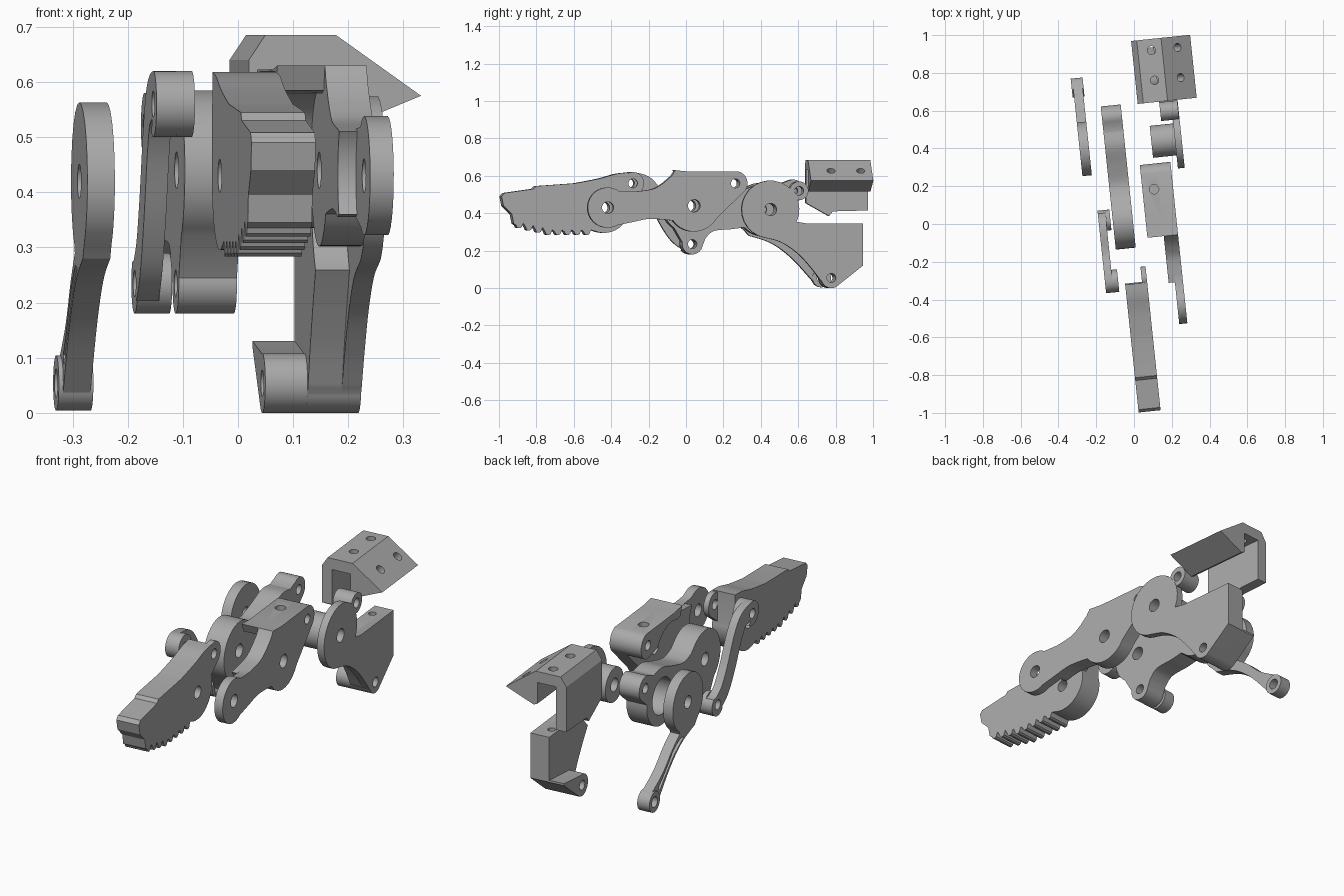
import bpy, bmesh
from math import sin, cos, radians
from mathutils import Matrix, Vector

cube = bpy.data.objects.get("Cube")
if cube:
    bpy.data.objects.remove(cube, do_unlink=True)

grey = bpy.data.materials.new("machined grey")
grey.use_nodes = True
grey.diffuse_color = (.4, .4, .4, 1)
grey.node_tree.nodes["Principled BSDF"].inputs["Base Color"].default_value = grey.diffuse_color

TURN = Matrix.Rotation(radians(6), 4, 'Z')
SIDE = Matrix(((0, 0, 1, 0), (1, 0, 0, 0), (0, 1, 0, 0), (0, 0, 0, 1)))      # profile (y, z), thickness along x
LENGTH = Matrix(((1, 0, 0, 0), (0, 0, -1, 0), (0, 1, 0, 0), (0, 0, 0, 1)))   # profile (x, z), thickness along -y

# Shared pivots of the linkage, as (y, z)
TIP = (-.444, .43)
TIP_LINK = (-.289, .56)
KNUCKLE = (.02, .44)
KNUCKLE_LINK = (.035, .235)
BONE_TOP = (.242, .56)
BASE = (.423, .42)
BASE_LINK = (.577, .52)
FOOT = (.75, .054)


def arc(centre, radius, start, end, steps=20):
    angles = [radians(start + (end - start) * i / steps) for i in range(steps + 1)]
    return [(centre[0] + radius * cos(a), centre[1] + radius * sin(a)) for a in angles]


def circle(centre, radius):
    return arc(centre, radius, 0, 360, 40)[:-1]


def smooth(points, steps=6):
    """Rounded path through the points."""
    pts = [Vector(p) for p in points]
    pts = [pts[0]] + pts + [pts[-1]]
    path = []
    for a, b, c, d in zip(pts, pts[1:], pts[2:], pts[3:]):
        for i in range(steps):
            t = i / steps
            path.append(tuple(b + (c - a) * t / 2 + (a * 2 - b * 5 + c * 4 - d) * t * t / 2
                              + (b * 3 - a - c * 3 + d) * t ** 3 / 2))
    return path + [tuple(points[-1])]


def slab(low, high, outline, holes=(), frame=SIDE):
    """Extruded profile between two offsets, with round or shaped openings."""
    curve = bpy.data.curves.new("slab", 'CURVE')
    curve.dimensions = '2D'
    curve.fill_mode = 'BOTH'
    curve.extrude = (high - low) / 2
    for loop in [outline, *holes]:
        spline = curve.splines.new('POLY')
        spline.points.add(len(loop) - 1)
        for point, (a, b) in zip(spline.points, loop):
            point.co = (a, b, 0, 1)
        spline.use_cyclic_u = True
    obj = bpy.data.objects.new("slab", curve)
    bpy.context.collection.objects.link(obj)
    select([obj])
    bpy.ops.object.convert(target='MESH')
    obj = bpy.context.object
    obj.data.transform(frame @ Matrix.Translation((0, 0, (low + high) / 2)))
    bm = bmesh.new()
    bm.from_mesh(obj.data)
    bmesh.ops.remove_doubles(bm, verts=bm.verts, dist=.0001)
    bmesh.ops.recalc_face_normals(bm, faces=bm.faces)
    bm.to_mesh(obj.data)
    bm.free()
    return obj


def select(objs):
    bpy.ops.object.select_all(action='DESELECT')
    for obj in objs:
        obj.select_set(True)
    bpy.context.view_layer.objects.active = objs[0]


def drill(obj, place, radius=.022, depth=.2, tilt=0):
    """Round screw hole cut into one slab."""
    bpy.ops.mesh.primitive_cylinder_add(vertices=24, radius=radius, depth=depth,
                                        location=place, rotation=(0, radians(tilt), 0))
    cutter = bpy.context.object
    cutter.hide_render = True
    cut = obj.modifiers.new("screw hole", 'BOOLEAN')
    cut.operation = 'DIFFERENCE'
    cut.object = cutter
    select([obj])
    bpy.ops.object.modifier_apply(modifier=cut.name)
    bpy.data.objects.remove(cutter, do_unlink=True)


def finish(name, slabs):
    """Join slabs into one named part and turn it into place."""
    select(slabs)
    if len(slabs) > 1:
        bpy.ops.object.join()
    obj = bpy.context.object
    obj.name = obj.data.name = name
    obj.data.transform(TURN)
    obj.data.materials.clear()
    obj.data.materials.append(grey)
    bpy.ops.object.shade_smooth_by_angle(angle=radians(30))


# Fingertip with gripping teeth and a thin pivot tang
teeth = []
for i in range(8):
    y = -.92 + i * .052
    z = .335 - min(i, 3) * .012
    teeth += arc((y + .02, z), .016, 180, 360, 5) + [(y + .042, z + .012)]
nose = [(-.81, .545), (-.825, .53), (-.98, .508), (-.995, .49), (-.985, .44), (-.94, .395), (-.93, .345)]
brow = smooth([(-.315, .618), (-.38, .61), (-.47, .585), (-.6, .56)])
body = brow + nose + teeth + arc(TIP, .135, 255, 375)
tang = arc(TIP_LINK, .06, -60, 110) + [(-.34, .6), (-.36, .5)] + arc(TIP, .13, 0, 15, 4)
finish("fingertip", [slab(-.08, .037, body, [circle(TIP, .03)]),
                     slab(.01, .037, tang, [circle(TIP_LINK, .024)])])

# Link bar that drives the fingertip
spine = smooth([(-.26, .575), (-.2, .555), (-.15, .49), (-.09, .37), (-.03, .28), (.035, .235)])
upper, lower = [], []
for here, ahead in zip(spine, spine[1:]):
    p = Vector(here)
    along = (Vector(ahead) - p).normalized() * .043
    upper.append((p.x - along.y, p.y + along.x))
    lower.append((p.x + along.y, p.y - along.x))
bar = (arc(TIP_LINK, .06, 80, 300) + lower
       + arc(KNUCKLE_LINK, .055, 215, 405) + upper[::-1])
finish("fingertip_link", [slab(-.185, -.145, bar, [circle(p, .024) for p in (TIP_LINK, KNUCKLE_LINK)]),
                          slab(-.145, -.115, circle(TIP_LINK, .06), [circle(TIP_LINK, .024)]),
                          slab(-.145, -.122, circle(KNUCKLE_LINK, .055), [circle(KNUCKLE_LINK, .024)])])

# Middle bone: long cheek, thicker root and a bridge block over the knuckle
belly = smooth([(-.3, .355), (-.22, .37), (-.13, .365)]) + arc(KNUCKLE, .138, 215, 330)
crest = arc(BONE_TOP, .065, -50, 75) + [(0, .622), (-.08, .63), (-.1, .6)]
neck = smooth([(-.14, .565), (-.2, .53), (-.3, .515)])
pins = [circle(KNUCKLE, .033), circle(BONE_TOP, .024)]
cheek = arc(TIP, .108, 55, 300) + belly + crest + neck
root = arc(TIP, .14, 35, -30) + belly + crest + neck
bridge = ([(-.08, .63), (-.06, .585)] + arc(KNUCKLE, .148, 110, 30)
          + arc(BONE_TOP, .065, -110, 75) + [(0, .622)])
block = slab(.063, .15, bridge, pins[1:])
drill(block, (.125, .172, .62), .025, .1)
finish("middle_bone", [slab(.183, .226, cheek, [circle(TIP, .031)] + pins),
                       slab(.15, .183, root, pins), block])

# Knuckle bone: pivot disk, link lug, hollow ring and top lug
bone = (arc(KNUCKLE, .145, 50, 235) + arc(KNUCKLE_LINK, .055, 170, 350)
        + smooth([(.105, .265), (.15, .305), (.25, .315), (.31, .325)])
        + arc(BASE, .143, 225, 365) + arc(BASE_LINK, .06, -50, 120)
        + smooth([(.5, .555), (.42, .562), (.32, .53), (.22, .505), (.15, .52)]))
finish("knuckle_bone", [slab(-.11, -.004, bone, [circle(KNUCKLE, .033), circle(KNUCKLE_LINK, .024),
                                                 circle(BASE, .09), circle(BASE_LINK, .024)])])

# Side lever: disk with a long tapered, recessed arm
top_edge = smooth([(.5, .29), (.57, .24), (.66, .16), (.775, .095)])
low_edge = smooth([(.36, .28), (.48, .24), (.59, .16), (.705, .035)])
lever = arc(BASE, .143, -55, 235) + low_edge + arc(FOOT, .05, 200, 390) + top_edge[::-1]
pocket = smooth([(.46, .262), (.55, .21), (.62, .15), (.69, .085)]) + smooth([(.7, .105), (.64, .155), (.56, .23), (.49, .268)])
finish("side_lever", [slab(-.245, -.215, lever, [circle(BASE, .031), circle(FOOT, .026), pocket]),
                      slab(-.215, -.195, lever, [circle(BASE, .031), circle(FOOT, .026)]),
                      slab(-.253, -.19, circle(FOOT, .05), [circle(FOOT, .026)])])

# Base plate: disk, thick rear body, boss, lug and foot
heel = arc(FOOT, .054, 200, 310) + [(.92, .12)]
back = [(.92, .345), (.62, .345)]
under = smooth([(.39, .27), (.48, .245), (.57, .185), (.64, .11), (.69, .045)])
plate = back + arc(BASE, .155, -25, 245) + under + heel
rear = back + arc(BASE, .21, -21, -50) + smooth([(.6, .2), (.65, .12), (.69, .045)]) + heel
toe = [(.92, .13), (.76, .108)] + arc(FOOT, .054, 90, 310) + [(.92, .12)]
rear_body = slab(.2, .262, rear, [circle(FOOT, .024)])
drill(rear_body, (.232, .84, .34), .018, .1)
finish("base_plate", [slab(.262, .298, plate, [circle(BASE, .033), circle(FOOT, .024)]), rear_body,
                      slab(.137, .262, circle(BASE, .085), [circle(BASE, .033)]),
                      slab(.2, .296, circle(BASE_LINK, .05), [circle(BASE_LINK, .024)]),
                      slab(.123, .2, toe, [circle(FOOT, .024)])])

# Mounting bracket: bent cover with a sloped wing, and a hanging side wall
cover = [(.086, .5), (.086, .64), (.116, .685), (.245, .685), (.4, .575),
         (.255, .515), (.235, .525), (.235, .63), (.14, .63), (.14, .5)]
roof = slab(-.965, -.63, cover, frame=LENGTH)
for y in (.745, .905):
    drill(roof, (.188, y, .66))
    drill(roof, (.327, y, .627), tilt=35)
wall = [(.63, .5), (.63, .455), (.755, .385), (.775, .41), (.965, .415), (.965, .5)]
finish("mounting_bracket", [roof, slab(.086, .14, wall)])
